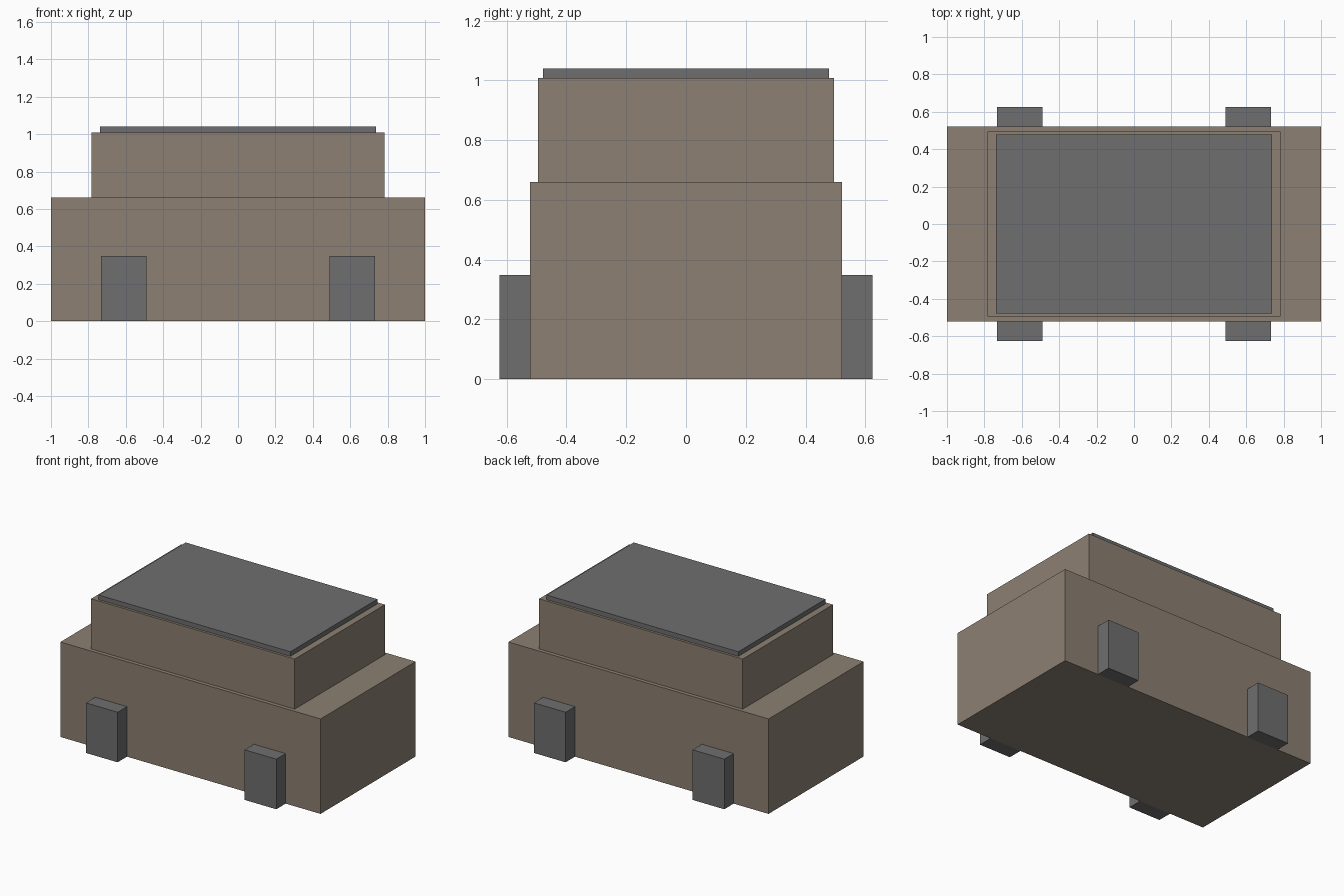
import bpy
import bmesh
from mathutils import Vector

if "Cube" in bpy.data.objects:
    bpy.data.objects.remove(bpy.data.objects["Cube"])


def material(name, color):
    m = bpy.data.materials.new(name)
    m.diffuse_color = (*color, 1.0)
    m.use_nodes = True
    m.node_tree.nodes["Principled BSDF"].inputs["Base Color"].default_value = m.diffuse_color
    return m


tan = material("warm_tan", (0.262, 0.216, 0.168))
grey = material("dark_grey", (0.156, 0.156, 0.156))


def box(name, low, high, mat):
    """Axis-aligned box between two corners."""
    low, high = Vector(low), Vector(high)
    bm = bmesh.new()
    bmesh.ops.create_cube(bm, size=1.0)
    bmesh.ops.scale(bm, vec=high - low, verts=bm.verts)
    mesh = bpy.data.meshes.new(name)
    bm.to_mesh(mesh)
    bm.free()
    mesh.materials.append(mat)
    obj = bpy.data.objects.new(name, mesh)
    obj.location = (low + high) / 2
    bpy.context.collection.objects.link(obj)
    return obj


# Stacked body, cabin and roof plate
box("body", (-1.0, -0.522, 0.0), (1.0, 0.522, 0.66), tan)
box("cabin", (-0.783, -0.495, 0.66), (0.783, 0.495, 1.008), tan)
box("roof_plate", (-0.737, -0.478, 1.008), (0.737, 0.478, 1.04), grey)

# Four block wheels, flush against the body sides
for x, end in ((-0.61, "left"), (0.61, "right")):
    for y, side in ((-0.5735, "front"), (0.5735, "back")):
        box(f"wheel_{side}_{end}",
            (x - 0.122, y - 0.0515, 0.0), (x + 0.122, y + 0.0515, 0.348), grey)
